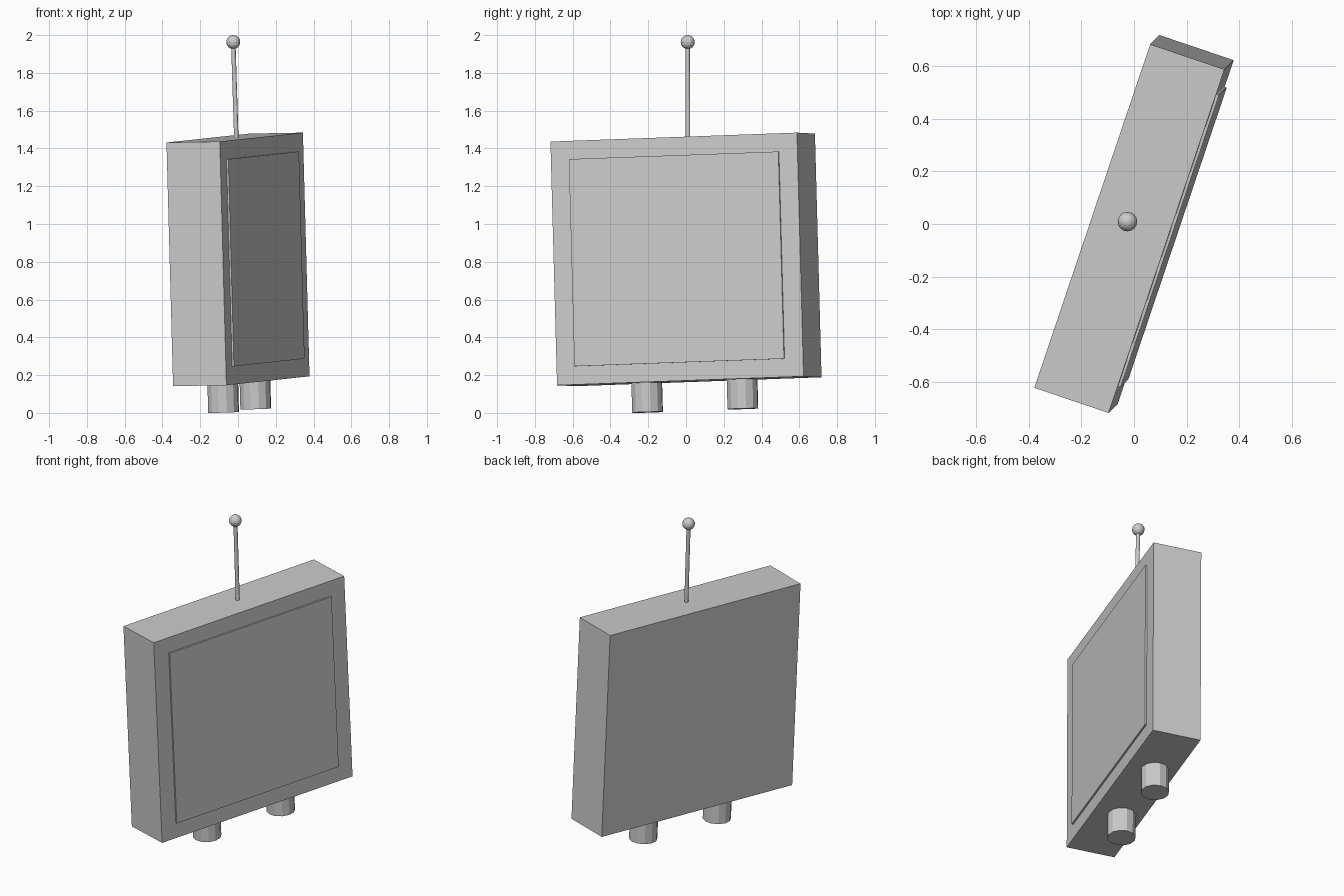
import bpy
from mathutils import Matrix, Vector

if "Cube" in bpy.data.objects:
    bpy.data.objects.remove(bpy.data.objects["Cube"])

# Tilted frame of the whole set: depth (x), width (y), up (z)
up = Vector((-0.035, -0.035, 1.29)).normalized()
width = Vector((0.44, 1.305, 0.05))
width = (width - up * width.dot(up)).normalized()
depth = width.cross(up)
centre = Vector((0, 0, 0.8125))
frame = Matrix((depth, width, up)).transposed().to_4x4()
frame.translation = centre


def box(name, size, loc):
    bpy.ops.mesh.primitive_cube_add(size=1)
    ob = bpy.context.object
    ob.name = name
    ob.matrix_world = frame @ Matrix.Translation(loc) @ Matrix.Diagonal((*size, 1))
    return ob


def cylinder(name, p, q, radius, sides):
    axis = q - p
    bpy.ops.mesh.primitive_cylinder_add(vertices=sides, radius=radius, depth=axis.length)
    ob = bpy.context.object
    ob.name = name
    rot = frame.to_3x3()
    # keep the set's rotation, then lean onto the axis
    lean = up.rotation_difference(axis).to_matrix()
    ob.matrix_world = Matrix.Translation((p + q) / 2) @ (lean @ rot).to_4x4()
    return ob


# Cabinet and slightly raised screen panel
D, W, H = 0.298, 1.378, 1.291
box("cabinet", (D, W, H), (0, 0, 0))
box("screen", (0.03, W * 0.85, H * 0.85), (D / 2 - 0.005, 0, 0))

# Two round feet
for name, y in (("foot_a", -0.245), ("foot_b", 0.288)):
    cylinder(name, frame @ Vector((-0.021, y, -0.801)),
             frame @ Vector((-0.021, y, -0.60)), 0.083, 12)

# Antenna rod and ball tip
tip = Vector((-0.025, 0.009, 1.963))
cylinder("antenna_rod", Vector((-0.008, 0.010, 1.42)), tip, 0.012, 12)
bpy.ops.mesh.primitive_uv_sphere_add(segments=16, ring_count=8, radius=0.037, location=tip)
bpy.context.object.name = "antenna_ball"
